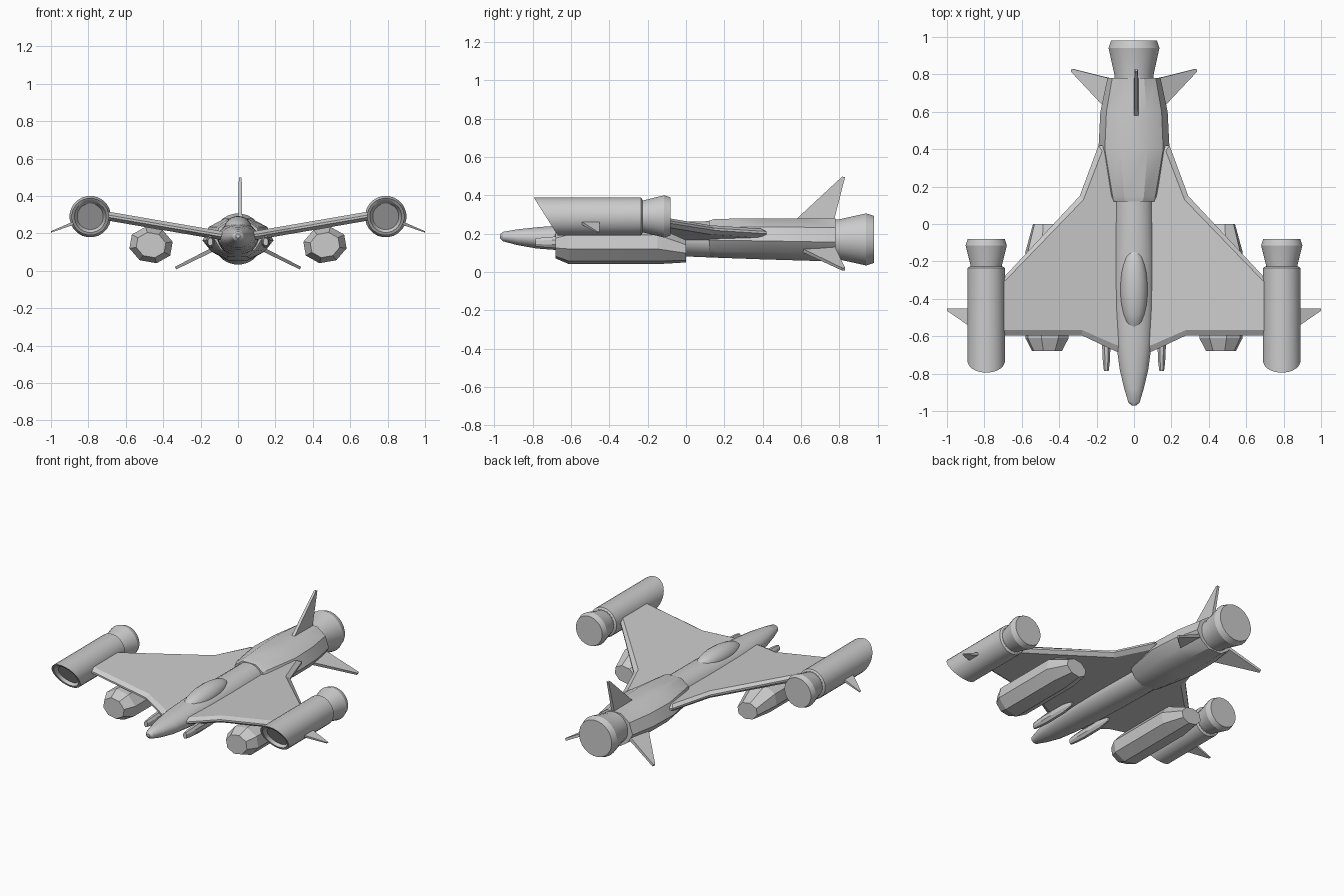
import bpy, bmesh, math
from math import sin, cos, pi

if "Cube" in bpy.data.objects:
    bpy.data.objects.remove(bpy.data.objects["Cube"])


def loft(name, rings, mirror=False, angle=30):
    """Skin equal-length rings of points, cap both ends."""
    bm = bmesh.new()
    vs = [[bm.verts.new(p) for p in r] for r in rings]
    n = len(rings[0])
    for a, b in zip(vs, vs[1:]):
        for i in range(n):
            j = (i + 1) % n
            bm.faces.new((a[i], a[j], b[j], b[i]))
    bm.faces.new(vs[0])
    bm.faces.new(vs[-1])
    bmesh.ops.recalc_face_normals(bm, faces=bm.faces[:])
    me = bpy.data.meshes.new(name)
    bm.to_mesh(me)
    bm.free()
    ob = bpy.data.objects.new(name, me)
    bpy.context.collection.objects.link(ob)
    bpy.ops.object.select_all(action='DESELECT')
    ob.select_set(True)
    bpy.context.view_layer.objects.active = ob
    bpy.ops.object.shade_smooth_by_angle(angle=math.radians(angle))
    if mirror:
        ob.modifiers.new("mirror", 'MIRROR')
    return ob


def ring(y, rx, rz, cx=0, cz=0, n=24, tilt=0, slant=0):
    """Ellipse around the y axis; slant shifts y with height."""
    out = []
    for i in range(n):
        a = 2 * pi * (i + 0.5) / n
        u, w = rx * cos(a), rz * sin(a)
        x, z = u * cos(tilt) - w * sin(tilt), u * sin(tilt) + w * cos(tilt)
        out.append((cx + x, y - slant * z, cz + z))
    return out


def fin(name, axis, direction, profile, half, mirror=False):
    """Thin radial blade: profile of (radius, y, thickness factor)."""
    dx, dz = direction
    l = math.hypot(dx, dz)
    dx, dz = dx / l, dz / l
    rings = []
    for s in (-half, half):
        rings.append([(axis[0] + dx * r - dz * s * t, y, axis[1] + dz * r + dx * s * t)
                      for r, y, t in profile])
    return loft(name, rings, mirror)


# Forward fuselage: y, half width, top, bottom
secs = [(-.97, .012, .198, .175), (-.955, .03, .21, .16), (-.88, .053, .223, .14),
        (-.78, .077, .234, .122), (-.65, .095, .244, .112), (-.45, .107, .253, .1),
        (-.2, .11, .26, .088), (.2, .103, .268, .072), (.3, .1, .268, .07)]
loft("fuselage", [ring(y, w, (t - b) / 2, 0, (t + b) / 2, 20) for y, w, t, b in secs])

# Cockpit canopy
canopy = []
for i in range(11):
    t = -1 + 2 * (0.01 + 0.98 * i / 10)
    k = math.sqrt(1 - t * t)
    canopy.append(ring(-.35 + .225 * t, .073 * k, .065 * k, 0, .228 + .008 * t, 20))
loft("canopy", canopy)

# Faceted rear engine housing: y, half width, top, bottom
half = [(.38, 1), (.82, .58), (1, -.1), (.75, -.65), (.35, -1)]
prof = half + [(-x, z) for x, z in reversed(half)]
house = [(.12, .125, .268, .085), (.15, .14, .277, .075), (.4, .19, .28, .066),
         (.6, .18, .28, .06), (.78, .142, .278, .055)]
loft("engine_housing", [[(x * w, y, (t + b) / 2 + z * (t - b) / 2) for x, z in prof]
                        for y, w, t, b in house])

# Main nozzle
loft("main_nozzle", [ring(y, r, r, 0, .17) for y, r in
                     [(.74, .1), (.78, .106), (.8, .106), (.94, .137), (.98, .124)]])

# Delta wings with chamfered edges and dihedral
outer = [(.04, -.70), (.10, -.68), (.28, -.595), (.71, -.595), (.71, -.30), (.29, .15), (.19, .42), (.04, .42)]
inner = [(.04, -.66), (.10, -.645), (.275, -.568), (.71, -.568), (.71, -.325), (.27, .13), (.17, .39), (.04, .39)]
lift = lambda x: .18 + .172 * (x - .04)
loft("wings", [[(x, y, lift(x) + d) for x, y in pts] for pts, d in
               [(inner, -.024), (outer, -.006), (outer, .006), (inner, .024)]], True, 10)

# Wing-tip engines with raked intakes
px, pz = .79, .29
loft("tip_engines", [ring(-.705, .07, .07, px, pz, 24, 0, .63),
                     ring(-.73, .085, .085, px, pz, 24, 0, .63),
                     ring(-.732, .1, .1, px, pz, 24, 0, .63),
                     ring(-.235, .1, .1, px, pz),
                     ring(-.228, .09, .09, px, pz)], True)
loft("tip_nozzles", [ring(y, r, r, px, pz) for y, r in
                     [(-.25, .08), (-.22, .085), (-.115, .111), (-.08, .1)]], True)
fin("tip_fins", (px, pz), (.21, -.082),
    [(.08, -.555, 1), (.222, -.465, .4), (.225, -.452, .4), (.08, -.452, 1)], .009, True)

# Octagonal pods hung under the wings
tilt = math.radians(-10 + 20)
pods = [(-.68, .082, .068, 0), (-.61, .12, .098, 0), (-.15, .12, .098, 0), (0, .078, .058, -.03)]
loft("underwing_pods", [ring(y, w, h, .465, .138 + d, 8, tilt) for y, w, h, d in pods], True, 10)

# Slim cannons either side of the nose
cannon = [(-.785, .014, .022), (-.74, .02, .028), (-.66, .024, .034), (-.5, .022, .032), (-.42, .008, .012)]
loft("nose_cannons", [ring(y, w, h, .148, .155, 8) for y, w, h in cannon], True)

# Tail fins
tail = [(.07, .54, 1), (.11, .58, 1), (.328, .815, .7), (.325, .83, .7), (.11, .775, 1), (.07, .765, 1)]
fin("upper_fin", (.012, .17), (0, 1), tail, .011)
fin("lower_fins", (0, .182), (.335, -.168),
    [(r * 1.14, y, t) for r, y, t in tail], .011, True)
